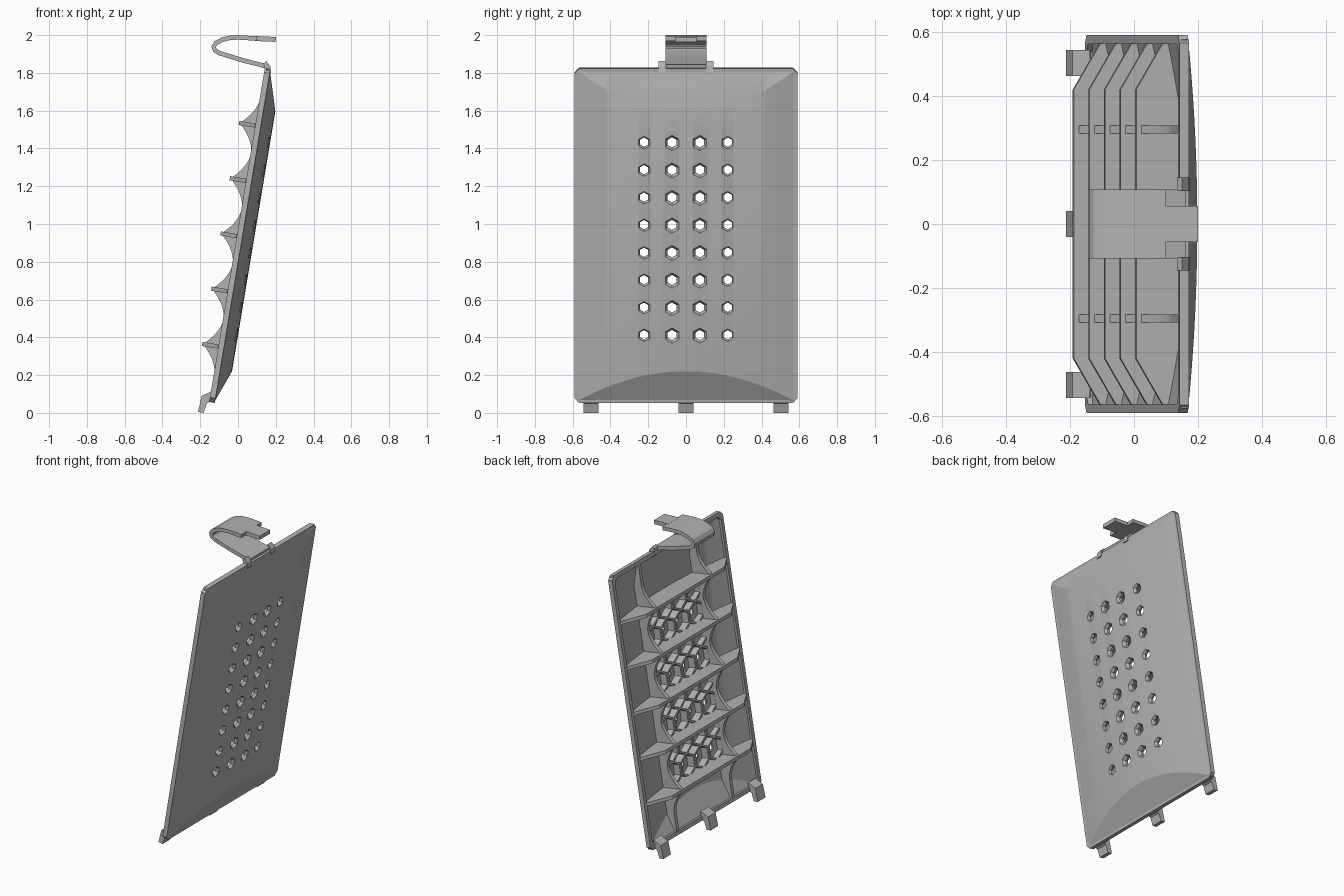
import bpy, bmesh, math
from mathutils import Vector

if "Cube" in bpy.data.objects:
    bpy.data.objects.remove(bpy.data.objects["Cube"])

grey = bpy.data.materials.new("plain grey")
grey.use_nodes = True
colour = (0.45, 0.45, 0.45, 1)
grey.diffuse_color = colour
grey.node_tree.nodes["Principled BSDF"].inputs["Base Color"].default_value = colour

TILT = math.atan2(0.295, 1.77)
ORIGIN = (-0.135, 0, 0.055)
LENGTH = 1.794
HALF = 0.59
RIBS = [0.297 + 0.2965 * i for i in range(5)]


def finish(bm, name, tilted=True, smooth=False):
    """Panel parts are built upright (x = outward, z = along) and then leaned."""
    bmesh.ops.recalc_face_normals(bm, faces=bm.faces)
    mesh = bpy.data.meshes.new(name)
    bm.to_mesh(mesh)
    bm.free()
    mesh.materials.append(grey)
    obj = bpy.data.objects.new(name, mesh)
    bpy.context.collection.objects.link(obj)
    if tilted:
        obj.location = ORIGIN
        obj.rotation_euler = (0, TILT, 0)
    if smooth:
        smooth_edges(obj)
    return obj


def smooth_edges(obj):
    bpy.ops.object.select_all(action='DESELECT')
    obj.select_set(True)
    bpy.context.view_layer.objects.active = obj
    bpy.ops.object.shade_smooth_by_angle(angle=math.radians(20))


def loft(bm, loops, caps=True, closed=False):
    rings = [[bm.verts.new(p) for p in loop] for loop in loops]
    pairs = list(zip(rings, rings[1:])) + ([(rings[-1], rings[0])] if closed else [])
    for a, b in pairs:
        for i in range(len(a)):
            j = (i + 1) % len(a)
            bm.faces.new((a[i], a[j], b[j], b[i]))
    if caps and not closed:
        bm.faces.new(rings[0])
        bm.faces.new(rings[-1])


def prism_y(bm, profile, y0, y1):
    loft(bm, [[(x, y, z) for x, z in profile] for y in (y0, y1)])


def ribbon(path, thick):
    """Outline of a bent strip following a path."""
    pts = [Vector(p) for p in path]
    one, two = [], []
    for i, p in enumerate(pts):
        d = (pts[min(i + 1, len(pts) - 1)] - pts[max(i - 1, 0)]).normalized()
        side = Vector((-d.y, d.x)) * thick / 2
        one.append(p + side)
        two.append(p - side)
    return one + two[::-1]


def crown(y):
    return 0.008 + 0.067 * (1 - (y / HALF) ** 2)


# Crowned shell with sloping ends, pierced by tapered six-sided holes
bm = bmesh.new()
loops = []
for i in range(33):
    y = 0.577 * (i / 16 - 1)
    bulge = 1 - (y / HALF) ** 2
    start, low, high, end = 0.006, 0.18 * bulge, LENGTH - 0.22 * bulge, LENGTH - 0.006
    side = [(0.008, start), (crown(y), low), (crown(y), high), (0.008, end)]
    back = [(x - 0.018, z) for x, z in reversed(side)]
    loops.append([(x, y, z) for x, z in side + back])
loft(bm, loops)
shell = finish(bm, "cover_shell")

centres = [(y, 0.3715 + 0.1477 * r) for r in range(8)
           for y in (-0.2225, -0.0745, 0.0735, 0.2215)]


def hexagon(x, y, z, radius):
    return [(x, y + radius * math.cos(k * math.pi / 3 + math.pi / 6),
             z + radius * math.sin(k * math.pi / 3 + math.pi / 6)) for k in range(6)]


bm = bmesh.new()
for y, z in centres:
    loft(bm, [hexagon(0.035, y, z, 0.024), hexagon(0.055, y, z, 0.026),
              hexagon(0.085, y, z, 0.05)])
cutter = finish(bm, "hole_cutter")
cutter.hide_render = True
cut = shell.modifiers.new("holes", 'BOOLEAN')
cut.operation = 'DIFFERENCE'
cut.solver = 'EXACT'
cut.object = cutter
bpy.context.view_layer.update()
graph = bpy.context.evaluated_depsgraph_get()
pierced = bpy.data.meshes.new_from_object(shell.evaluated_get(graph))
shell.modifiers.clear()
shell.data = pierced
bpy.data.objects.remove(cutter)
smooth_edges(shell)

# Honeycomb tubes behind the holes
bm = bmesh.new()
for y, z in centres:
    loft(bm, [hexagon(0.056, y, z, 0.084), hexagon(0.005, y, z, 0.084),
              hexagon(0.005, y, z, 0.068), hexagon(0.056, y, z, 0.068)], closed=True)
finish(bm, "honeycomb")


# Surrounding frame with clipped corners
def outline(x, inset):
    w, lo, hi, c = HALF - inset, inset, LENGTH - inset, 0.025
    pts = [(-w + c, lo), (w - c, lo), (w, lo + c), (w, hi - c),
           (w - c, hi), (-w + c, hi), (-w, hi - c), (-w, lo + c)]
    return [(x, y, z) for y, z in pts]


bm = bmesh.new()
loft(bm, [outline(0.012, 0), outline(-0.018, 0),
          outline(-0.018, 0.028), outline(0.012, 0.028)], closed=True)
finish(bm, "rim_frame")

# Cross ribs with chamfered ends, their front edge following the shell
bm = bmesh.new()
arc = [(crown(y) - 0.01, y) for y in [0.56 - 0.07 * i for i in range(17)]]
rib_profile = [(-0.02, -0.565), (-0.105, -0.42), (-0.105, 0.42), (-0.02, 0.565)] + arc
for v in RIBS:
    loft(bm, [[(x, y, z) for x, y in rib_profile] for z in (v - 0.011, v + 0.011)])
finish(bm, "cross_ribs")

# Two scalloped upright ribs
bm = bmesh.new()
scallop = []
for i in range(97):
    v = 0.02 + (LENGTH - 0.04) * i / 96
    near = max(0, 1 - min(abs(v - r) for r in RIBS) / 0.148)
    scallop.append((-0.016 - 0.085 * near ** 1.9, v))
base = [(0.0, LENGTH - 0.02), (0.047, LENGTH - 0.18), (0.047, 0.15), (0.0, 0.02)]
for s in (-1, 1):
    prism_y(bm, scallop + base, s * 0.282, s * 0.308)
finish(bm, "upright_ribs")

# Bent spring clip on the top edge, with a narrow tongue
bm = bmesh.new()
bend = [(0.16, 1.832), (0.02, 1.868), (-0.10, 1.905), (-0.123, 1.92), (-0.129, 1.938),
        (-0.118, 1.957), (-0.085, 1.975), (-0.045, 1.985), (0, 1.988), (0.10, 1.982)]
prism_y(bm, ribbon(bend, 0.024), -0.108, 0.108)
prism_y(bm, ribbon([(0.09, 1.982), (0.2, 1.977)], 0.026), -0.056, 0.056)
finish(bm, "spring_clip", tilted=False, smooth=True)

# Small lugs holding the clip
bm = bmesh.new()
lug = [(0.145, 1.79), (0.175, 1.8), (0.172, 1.835), (0.15, 1.862), (0.135, 1.85)]
for s in (-1, 1):
    prism_y(bm, lug, s * 0.105, s * 0.145)
finish(bm, "clip_lugs", tilted=False)

# Three hooked feet under the bottom edge
bm = bmesh.new()
foot = [(-0.212, 0.005), (-0.182, 0), (-0.165, 0.05), (-0.135, 0.065),
        (-0.138, 0.115), (-0.192, 0.09)]
for y in (-0.503, 0, 0.503):
    prism_y(bm, foot, y - 0.04, y + 0.04)
finish(bm, "feet", tilted=False)
